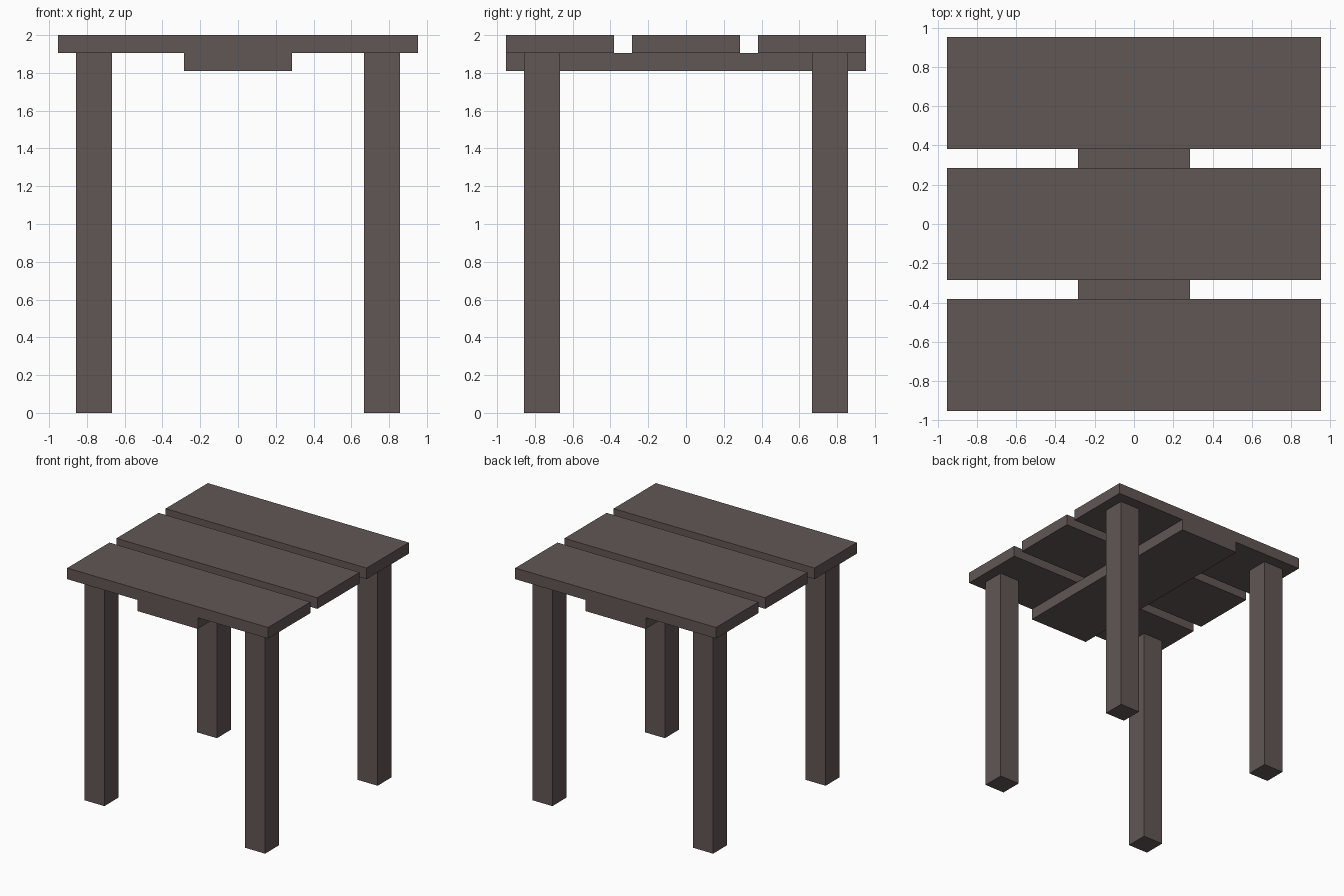
import bpy

if "Cube" in bpy.data.objects:
    bpy.data.objects.remove(bpy.data.objects["Cube"])

U = 2 / 21  # grid module: the table is 21 modules tall

wood = bpy.data.materials.new("dark_wood")
wood.diffuse_color = (0.12, 0.095, 0.09, 1)
wood.use_nodes = True
wood.node_tree.nodes["Principled BSDF"].inputs["Base Color"].default_value = wood.diffuse_color


def box(name, center, size):
    """Add a box, centre and size given in modules."""
    bpy.ops.mesh.primitive_cube_add(size=1, location=[c * U for c in center])
    ob = bpy.context.object
    ob.name = name
    ob.scale = [s * U for s in size]
    bpy.ops.object.transform_apply(location=False, rotation=False, scale=True)
    ob.data.materials.append(wood)


# Three top planks running left to right
for label, y in (("front", -7), ("middle", 0), ("back", 7)):
    box(label + "_plank", (0, y, 20.5), (20, 6, 1))

# Cross board under the planks, running front to back
box("cross_board", (0, 0, 19.5), (6, 20, 1))

# Four square legs
for depth, y in (("front", -8), ("back", 8)):
    for side, x in (("left", -8), ("right", 8)):
        box(f"{depth}_{side}_leg", (x, y, 10), (2, 2, 20))
